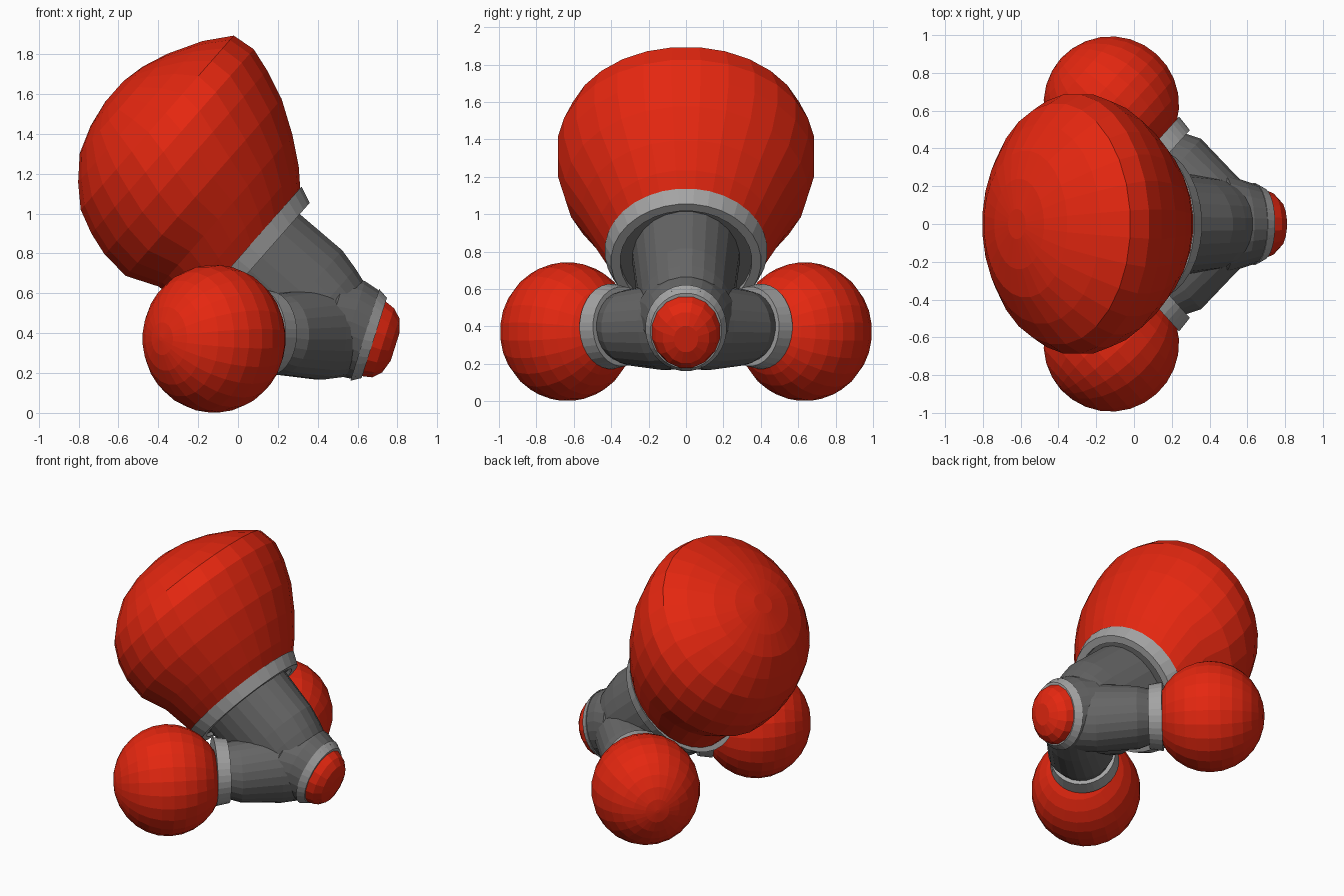
import bpy, bmesh, math
from mathutils import Vector

if "Cube" in bpy.data.objects:
    bpy.data.objects.remove(bpy.data.objects["Cube"])


def material(name, rgb):
    m = bpy.data.materials.new(name)
    m.diffuse_color = (*rgb, 1)
    m.use_nodes = True
    m.node_tree.nodes["Principled BSDF"].inputs["Base Color"].default_value = m.diffuse_color
    return m


RED = material("red", (0.78, 0.02, 0.005))
DARK = material("dark grey", (0.13, 0.13, 0.13))
LIGHT = material("light grey", (0.37, 0.37, 0.37))


def loft(name, origin, axis, up, sections, mat, n=24, closed=False):
    """Skin ellipses (distance along axis, shift along up, half up, half side)."""
    o, a = Vector(origin), Vector(axis).normalized()
    side = a.cross(Vector(up)).normalized()
    u = side.cross(a)
    bm = bmesh.new()
    rings = []
    for d, c, hu, hs in sections:
        ring = []
        for i in range(n):
            t = math.tau * (i + 0.5) / n
            ring.append(bm.verts.new(o + a * d + u * (c + hu * math.cos(t)) + side * hs * math.sin(t)))
        rings.append(ring)
    pairs = list(zip(rings, rings[1:]))
    if closed:
        pairs.append((rings[-1], rings[0]))
    else:
        bm.faces.new(rings[0])
        bm.faces.new(rings[-1])
    for r, s in pairs:
        for i in range(n):
            j = (i + 1) % n
            bm.faces.new((r[i], r[j], s[j], s[i]))
    bmesh.ops.recalc_face_normals(bm, faces=bm.faces)
    me = bpy.data.meshes.new(name)
    bm.to_mesh(me)
    bm.free()
    me.materials.append(mat)
    ob = bpy.data.objects.new(name, me)
    bpy.context.collection.objects.link(ob)
    return ob


def collar(name, origin, axis, up, a0, a1, r0, r1, inner, squash=1.0):
    prof = [(a0, inner), (a0, r0), (a1, r1), (a1, inner)]
    loft(name, origin, axis, up, [(a, 0, r, r * squash) for a, r in prof], LIGHT, 32, True)


# Large tilted bulb, with its collar and neck
C, A, P = (0.03, 0, 0.80), (-0.75, 0, 0.66), (0.66, 0, 0.75)
loft("large_bulb", C, A, P, [
    (-0.02, 0.0, 0.41, 0.41), (0.08, 0.05, 0.46, 0.48), (0.21, 0.10, 0.51, 0.56),
    (0.37, 0.115, 0.595, 0.65), (0.52, 0.15, 0.62, 0.69), (0.64, 0.185, 0.62, 0.69),
    (0.76, 0.205, 0.585, 0.64), (0.86, 0.19, 0.475, 0.53), (0.95, 0.165, 0.335, 0.39),
    (1.0, 0.17, 0.2, 0.24), (1.025, 0.18, 0.07, 0.08)], RED, 28)
collar("large_collar", C, A, P, -0.08, 0.005, 0.41, 0.445, 0.36, 0.98)
loft("large_flange", C, A, P, [(-0.055, 0, 0.38, 0.37), (-0.01, 0, 0.38, 0.37)], DARK)
loft("neck", C, A, P, [(-0.03, 0, 0.335, 0.29), (-0.36, 0, 0.34, 0.26),
                       (-0.47, 0.01, 0.305, 0.25), (-0.62, 0.02, 0.25, 0.22)], DARK)

# Side bulbs, collars and pipes on both sides
Z = (0, 0, 1)
for s, word in ((1, "back"), (-1, "front")):
    ax = (-0.74, 0.67 * s, 0)
    ring = (0.12, 0.37 * s, 0.40)
    rows = 14
    sphere = []
    for k in range(rows + 1):
        t = max(0.03, min(math.pi - 0.03, math.pi * k / rows))
        sphere.append((-0.36 * math.cos(t), 0, 0.372 * math.sin(t), 0.36 * math.sin(t)))
    loft(word + "_bulb", (-0.12, 0.635 * s, 0.372), ax, Z, sphere, RED)
    collar(word + "_collar", ring, ax, Z, -0.045, 0.045, 0.213, 0.228, 0.15)
    loft(word + "_pipe", ring, ax, Z, [(0.03, 0, 0.18, 0.18), (-0.04, 0, 0.185, 0.185),
                                       (-0.12, -0.005, 0.205, 0.22), (-0.39, 0, 0.235, 0.2),
                                       (-0.55, 0, 0.22, 0.19)], DARK)

# Small nozzle with rim and red cap
N, NA, NP = (0.655, 0, 0.385), (0.95, 0, -0.3), (0.3, 0, 0.95)
loft("nozzle_pipe", N, NA, NP, [(-0.36, -0.08, 0.17, 0.2), (-0.2, 0.0, 0.25, 0.27),
                                (-0.1, 0.01, 0.25, 0.235), (0.0, 0, 0.23, 0.205)], DARK)
collar("nozzle_rim", N, NA, NP, -0.02, 0.03, 0.242, 0.212, 0.19, 0.9)
loft("nozzle_cap", N, NA, NP, [(-0.02, 0, 0.2, 0.185), (0.03, -0.005, 0.2, 0.185),
                               (0.08, -0.01, 0.185, 0.165), (0.12, -0.01, 0.145, 0.125),
                               (0.143, -0.01, 0.075, 0.065)], RED, 16)
